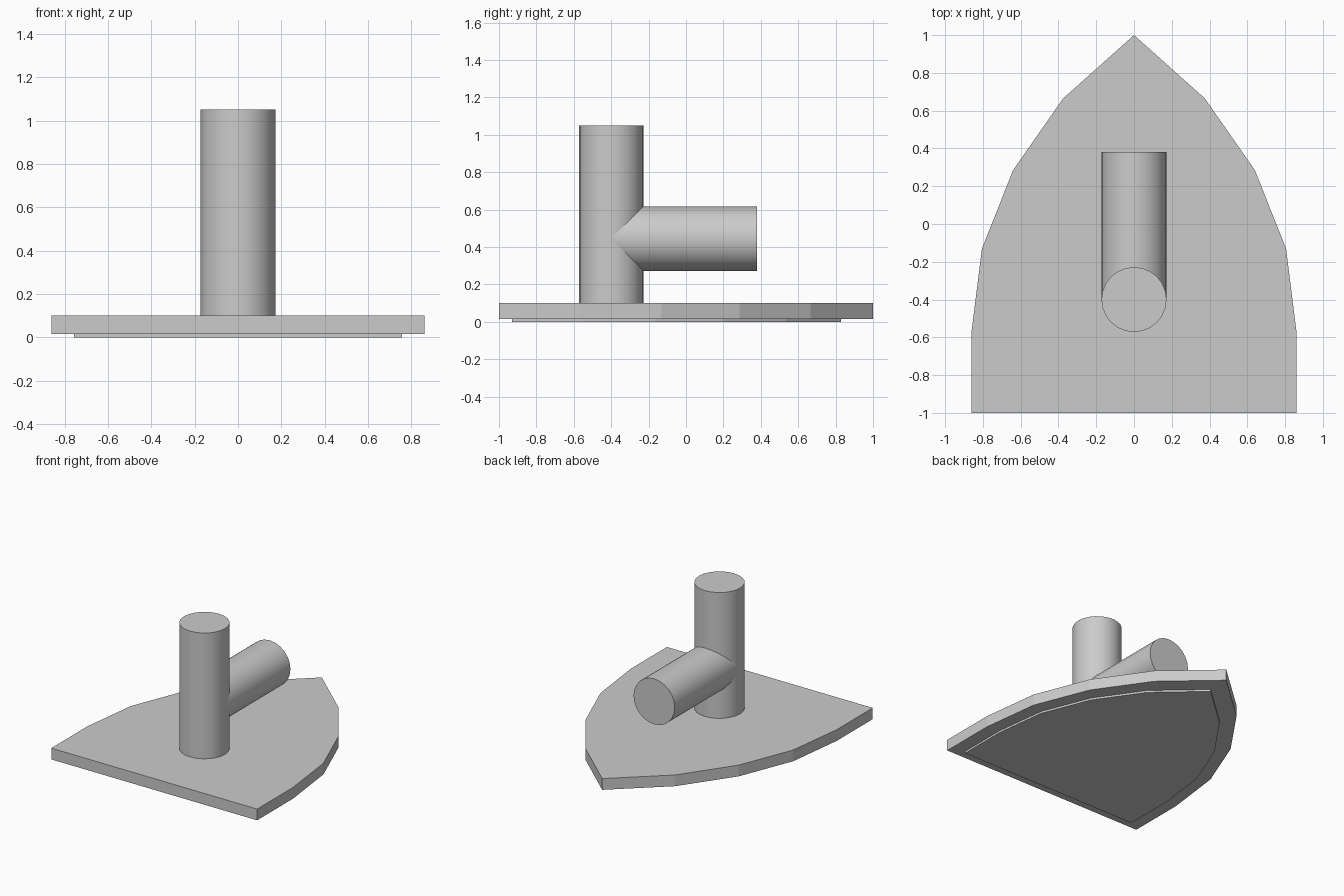
import bpy
import bmesh
import math

cube = bpy.data.objects.get("Cube")
if cube:
    bpy.data.objects.remove(cube, do_unlink=True)

# One plain grey for everything
grey = bpy.data.materials.new("plain_grey")
grey.use_nodes = True
colour = (0.6, 0.6, 0.6, 1)
grey.diffuse_color = colour
grey.node_tree.nodes["Principled BSDF"].inputs["Base Color"].default_value = colour

RADIUS = 0.172
SIDES = 24
POST_Y = -0.4


def plate(name, outline, bottom, top):
    """Extrude a flat outline between two heights."""
    bm = bmesh.new()
    face = bm.faces.new([bm.verts.new((x, y, bottom)) for x, y in outline])
    extruded = bmesh.ops.extrude_face_region(bm, geom=[face])["geom"]
    for v in extruded:
        if isinstance(v, bmesh.types.BMVert):
            v.co.z = top
    bmesh.ops.recalc_face_normals(bm, faces=bm.faces)
    mesh = bpy.data.meshes.new(name)
    bm.to_mesh(mesh)
    bm.free()
    mesh.materials.append(grey)
    obj = bpy.data.objects.new(name, mesh)
    bpy.context.collection.objects.link(obj)


def cylinder(name, length, centre, tilt=0):
    """Add a capped cylinder with smooth sides and sharp rims."""
    bpy.ops.mesh.primitive_cylinder_add(
        vertices=SIDES, radius=RADIUS, depth=length,
        location=centre, rotation=(tilt, 0, 0))
    obj = bpy.context.object
    obj.name = name
    obj.data.materials.append(grey)
    bpy.ops.object.shade_smooth_by_angle(angle=math.radians(30))


# Pointed arch outline, mirrored about the centre line
half = [(0.86, -1), (0.86, -0.57), (0.805, -0.13), (0.64, 0.285), (0.375, 0.665)]
arch = half + [(0, 1)] + [(-x, y) for x, y in reversed(half)]
plate("base_plate", arch, 0.015, 0.1)

# Thin smaller pad under the base
plate("under_pad", [(0.88 * x, 0.88 * y - 0.05) for x, y in arch], 0, 0.015)

# Upright post, with a level arm pointing to the back
cylinder("upright_post", 0.95, (0, POST_Y, 0.575))
arm_end = 0.38
cylinder("level_arm", arm_end - POST_Y, (0, (arm_end + POST_Y) / 2, 0.445), math.pi / 2)
